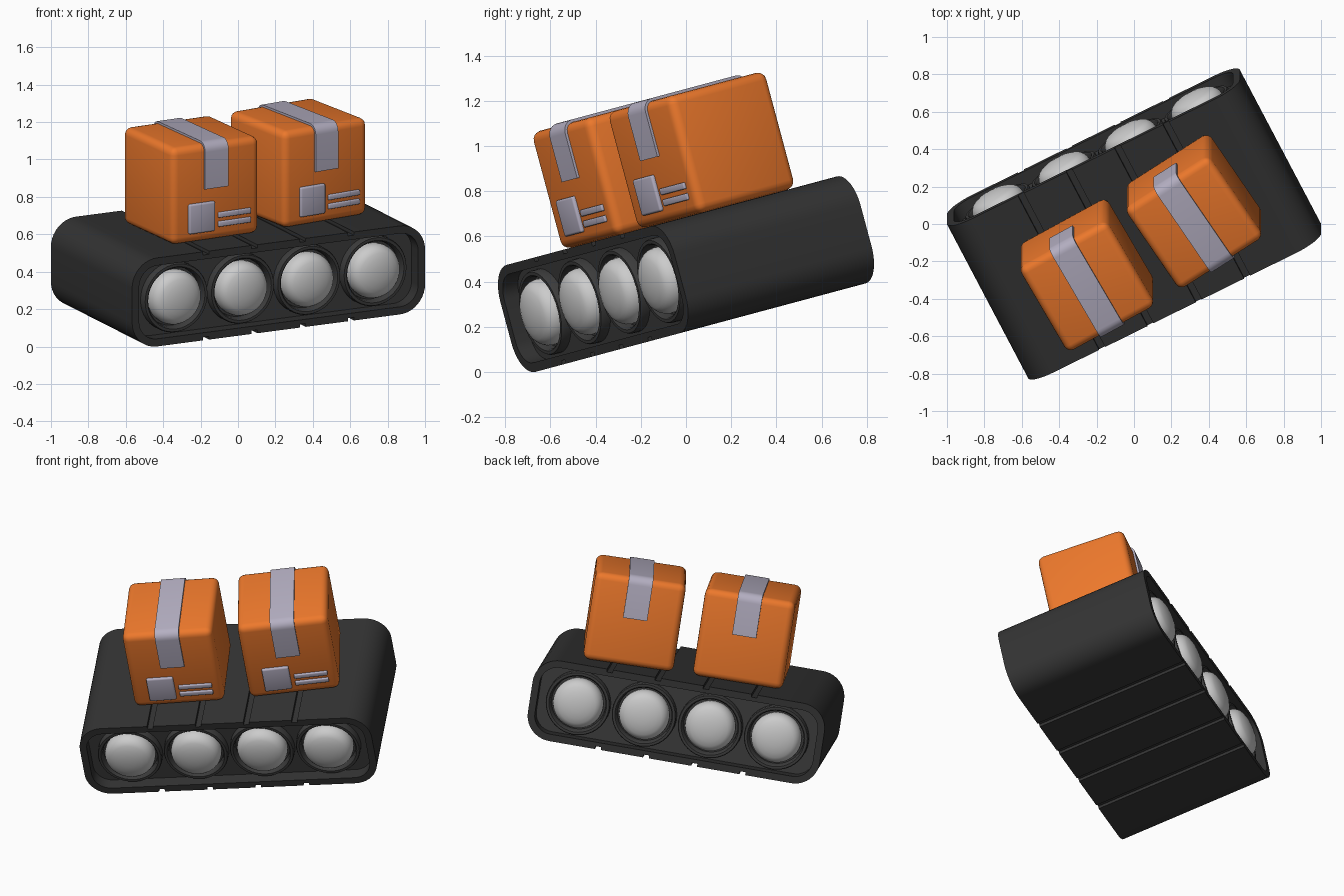
import bpy, bmesh, math
from mathutils import Matrix, Vector

if "Cube" in bpy.data.objects:
    bpy.data.objects.remove(bpy.data.objects["Cube"])

# whole model is yawed 27 degrees, then tipped 15 degrees about x
PLACE = (Matrix.Translation((0, 0, 0.433)) @ Matrix.Rotation(math.radians(15), 4, 'X')
         @ Matrix.Rotation(math.radians(27), 4, 'Z'))
U, V, H, R = 0.879, 0.478, 0.245, 0.15     # belt half length, half width, half height, corner radius


def material(name, rgb):
    m = bpy.data.materials.new(name)
    m.diffuse_color = (*rgb, 1)
    m.use_nodes = True
    m.node_tree.nodes["Principled BSDF"].inputs["Base Color"].default_value = m.diffuse_color
    return m


ORANGE = material("orange_card", (0.85, 0.19, 0.025))
DARK = material("dark_rubber", (0.033, 0.033, 0.033))
DARKER = material("dark_housing", (0.045, 0.045, 0.045))
TAPE = material("pale_tape", (0.46, 0.43, 0.54))


def finish(name, bm, mat=None, local=Matrix(), angle=35):
    bmesh.ops.recalc_face_normals(bm, faces=bm.faces)
    me = bpy.data.meshes.new(name)
    bm.to_mesh(me)
    bm.free()
    me.shade_smooth()
    me.set_sharp_from_angle(angle=math.radians(angle))
    ob = bpy.data.objects.new(name, me)
    bpy.context.collection.objects.link(ob)
    ob.matrix_world = PLACE @ local
    if mat:
        me.materials.append(mat)
    return ob


def outline(inset, groove):
    """Rounded belt profile in (u, w), with slat grooves on the top and bottom runs."""
    pts, r = [], R - inset
    for cx, cz, a0 in ((1, -1, -90), (1, 1, 0), (-1, 1, 90), (-1, -1, 180)):
        for i in range(11):
            a = math.radians(a0 + 9 * i)
            pts.append((cx * (U - R) + r * math.cos(a), cz * (H - R) + r * math.sin(a)))
        if cx == cz:                       # about to start a straight run
            s = -cz
            for k in range(4):
                c = s * (-0.435 + 0.29 * k)
                for du, d in ((-0.018, 0), (-0.018, 1), (0.018, 1), (0.018, 0)):
                    pts.append((c + s * du + s * d * math.copysign(0.001, -du),
                                cz * (H - inset - d * groove)))
    return pts


def loft(loops, ring):
    """Skin equal loops; ring closes back to the first loop, otherwise the ends are capped."""
    bm = bmesh.new()
    rows = [[bm.verts.new(p) for p in loop] for loop in loops]
    n = len(rows[0])
    for a, b in zip(rows, rows[1:] + (rows[:1] if ring else [])):
        for i in range(n):
            bm.faces.new((a[i], a[(i + 1) % n], b[(i + 1) % n], b[i]))
    if not ring:
        bm.faces.new(rows[0])
        bm.faces.new(rows[-1])
    return bm


def at(pts, v):
    return [(u, v, w) for u, w in pts]


# belt loop and the recessed housing inside it
outer, inner = outline(0, 0.018), outline(0.042, 0)
finish("conveyor_belt", loft([at(outer, -V), at(outer, V), at(inner, V), at(inner, -V)], True), DARK)
finish("housing", loft([at(outline(0.04, 0), -0.4), at(outline(0.04, 0), 0.4)], False), DARKER)


def lathe(name, profile, mat, local, angle=40):
    """Spin (radius, height) pairs about local z."""
    bm = bmesh.new()
    vs = [bm.verts.new((r, 0, h)) for r, h in profile]
    es = [bm.edges.new(p) for p in zip(vs, vs[1:])]
    bmesh.ops.spin(bm, geom=vs + es, axis=(0, 0, 1), cent=(0, 0, 0), steps=40,
                   angle=math.tau, use_duplicate=False)
    bmesh.ops.remove_doubles(bm, verts=bm.verts, dist=1e-5)
    finish(name, bm, mat, local, angle)


# roller caps with bearing rings, on both sides
ROLLER = [(0.148, 0.38), (0.15, 0.425), (0.147, 0.443), (0.138, 0.462), (0.125, 0.477),
          (0.11, 0.486), (0.08, 0.497), (0.04, 0.504), (0, 0.506)]
RING = [(0.192, 0.39), (0.192, 0.435), (0.187, 0.445), (0.172, 0.445), (0.165, 0.437), (0.16, 0.39)]
for side, sign in (("front", 1), ("back", -1)):
    turn = Matrix.Rotation(sign * math.pi / 2, 4, 'X')
    for k in range(4):
        local = Matrix.Translation((-0.597 + 0.398 * k, 0, 0)) @ turn
        lathe(f"{side}_roller_{k + 1}", ROLLER, None, local)
        lathe(f"{side}_bearing_ring_{k + 1}", RING, DARKER, local)


def block(name, size, centre, bevel, mat, local, segs=3):
    bm = bmesh.new()
    bmesh.ops.create_cube(bm, size=1)
    for v in bm.verts:
        v.co = Vector([a * b for a, b in zip(v.co, size)]) + Vector(centre)
    bmesh.ops.bevel(bm, geom=bm.edges[:], offset=bevel, segments=segs, profile=0.5, affect='EDGES')
    finish(name, bm, mat, local, 40)


def tape_path(off):
    """Tape section in (y, z): up the front, over the top, down the back."""
    s, top, r = 0.27, 0.535, 0.04
    half = [(-s - off, 0.29)]
    for i in range(7):
        a = math.radians(180 - 15 * i)
        half.append((-s + r + (r + off) * math.cos(a), top - r + (r + off) * math.sin(a)))
    return half + [(-y, z) for y, z in reversed(half)]


# parcels
for n, (u, v, yaw) in enumerate(((-0.29, -0.015, 2.5), (0.38, 0.04, 6.5)), 1):
    local = Matrix.Translation((u, v, H)) @ Matrix.Rotation(math.radians(yaw), 4, 'Z')
    block(f"parcel_{n}", (0.54, 0.54, 0.535), (0, 0, 0.2675), 0.04, ORANGE, local, 4)
    section = tape_path(0.012) + tape_path(-0.005)[::-1]
    finish(f"parcel_tape_{n}", loft([[(x, y, z) for y, z in section] for x in (-0.072, 0.072)], False),
           TAPE, local)
    block(f"parcel_label_{n}", (0.16, 0.03, 0.165), (-0.09, -0.272, 0.135), 0.01, TAPE, local)
    for k in range(2):
        block(f"parcel_{n}_label_bar_{k + 1}", (0.2, 0.024, 0.03), (0.113, -0.27, 0.085 + 0.05 * k),
              0.006, TAPE, local)
